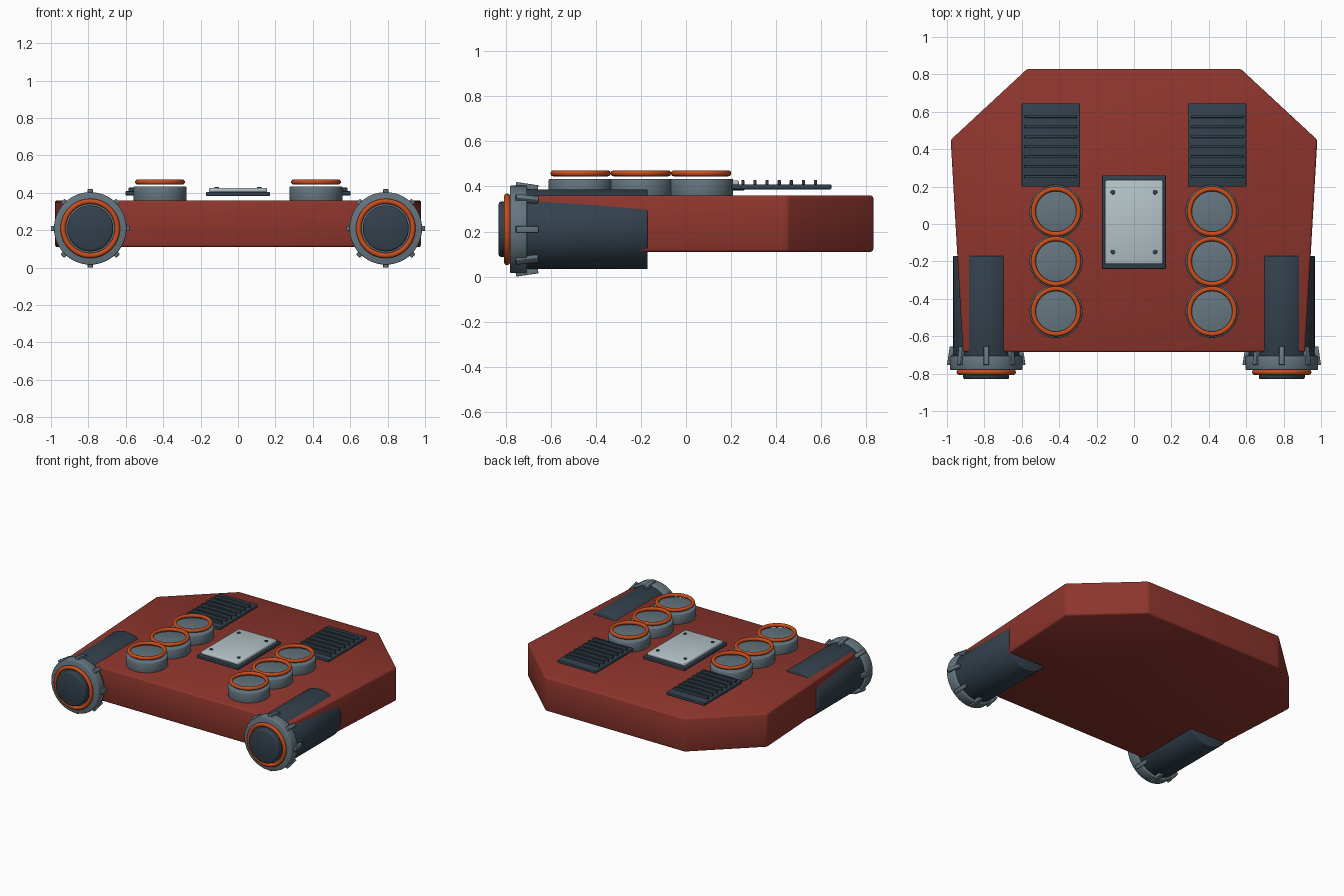
import bpy, bmesh
from math import pi, radians
from mathutils import Matrix, Vector

if "Cube" in bpy.data.objects:
    bpy.data.objects.remove(bpy.data.objects["Cube"])


def material(name, rgb):
    m = bpy.data.materials.new(name)
    m.diffuse_color = (*rgb, 1)
    m.use_nodes = True
    m.node_tree.nodes["Principled BSDF"].inputs["Base Color"].default_value = m.diffuse_color
    return m


RED = material("red_paint", (0.27, 0.036, 0.026))
DARK = material("dark_steel", (0.033, 0.052, 0.073))
GREY = material("mid_steel", (0.13, 0.18, 0.215))
PALE = material("pale_panel", (0.46, 0.55, 0.58))
ORANGE = material("orange_glow", (0.58, 0.075, 0.012))


def finish(bm, name, mat, bevel=0.0, segments=2):
    bmesh.ops.recalc_face_normals(bm, faces=bm.faces)
    if bevel:
        edges = [e for e in bm.edges if e.calc_face_angle(0) > radians(30)]
        bmesh.ops.bevel(bm, geom=edges, offset=bevel, segments=segments,
                        profile=0.5, affect='EDGES', clamp_overlap=True)
    me = bpy.data.meshes.new(name)
    bm.to_mesh(me)
    bm.free()
    me.materials.append(mat)
    ob = bpy.data.objects.new(name, me)
    bpy.context.collection.objects.link(ob)
    bpy.ops.object.select_all(action='DESELECT')
    ob.select_set(True)
    bpy.context.view_layer.objects.active = ob
    bpy.ops.object.shade_smooth_by_angle(angle=radians(46))
    return ob


def add_box(bm, size, matrix):
    bmesh.ops.create_cube(bm, size=1, matrix=matrix @ Matrix.Diagonal((*size, 1)))


def box(name, center, size, mat, bevel=0.004):
    bm = bmesh.new()
    add_box(bm, size, Matrix.Translation(center))
    return finish(bm, name, mat, bevel)


def cylinder(name, center, radius, depth, mat, axis='Z', bevel=0.006, sides=48):
    bm = bmesh.new()
    rot = Matrix.Rotation(pi / 2, 4, 'X') if axis == 'Y' else Matrix()
    bmesh.ops.create_cone(bm, cap_ends=True, segments=sides, radius1=radius,
                          radius2=radius, depth=depth,
                          matrix=Matrix.Translation(center) @ rot)
    return finish(bm, name, mat, bevel)


def ring(name, center, major, minor, mat, axis='Z'):
    rot = (pi / 2, 0, 0) if axis == 'Y' else (0, 0, 0)
    bpy.ops.mesh.primitive_torus_add(location=center, rotation=rot, major_radius=major,
                                     minor_radius=minor, major_segments=48, minor_segments=12)
    ob = bpy.context.object
    ob.name = name
    ob.data.materials.append(mat)
    bpy.ops.object.shade_smooth()


# Hull slab
half = [(0.57, 0.83), (0.98, 0.45), (0.915, -0.685)]
outline = half + [(-x, y) for x, y in reversed(half)]
bm = bmesh.new()
base = bm.faces.new([bm.verts.new((x, y, 0.11)) for x, y in outline])
top = bmesh.ops.extrude_face_region(bm, geom=[base])["geom"]
bmesh.ops.translate(bm, vec=(0, 0, 0.25),
                    verts=[v for v in top if isinstance(v, bmesh.types.BMVert)])
finish(bm, "hull", RED, 0.012)

# Centre access panel with corner bolts
box("panel_base", (0, 0.01, 0.394), (0.34, 0.50, 0.022), DARK)
box("panel_cover", (0, 0.01, 0.415), (0.31, 0.45, 0.024), PALE, 0.008)
for x in (-0.113, 0.113):
    for y in (-0.15, 0.17):
        cylinder("panel_bolt", (x, y, 0.426), 0.012, 0.012, DARK, bevel=0.002, sides=16)

for s, side in ((-1, "left"), (1, "right")):
    # Launch pods with floating rings
    for i in range(3):
        y = -0.467 + 0.267 * i
        cylinder(f"{side}_pod", (s * 0.417, y, 0.392), 0.142, 0.084, GREY)
        ring(f"{side}_pod_ring", (s * 0.417, y, 0.458), 0.121, 0.013, ORANGE)

    # Vent plate and slats
    box(f"{side}_vent_plate", (s * 0.445, 0.422, 0.398), (0.312, 0.444, 0.022), DARK)
    bm = bmesh.new()
    for i in range(7):
        add_box(bm, (0.28, 0.014, 0.026), Matrix.Translation((s * 0.445, 0.252 + 0.0537 * i, 0.415)))
    finish(bm, f"{side}_vent_slats", DARK, 0.003)

    # Thruster body, collar, glowing ring and nozzle
    x, z = s * 0.79, 0.21
    cylinder(f"{side}_thruster_body", (x, -0.445, z), 0.177, 0.55, DARK, 'Y')
    cylinder(f"{side}_thruster_collar", (x, -0.742, z), 0.194, 0.076, GREY, 'Y')
    ring(f"{side}_thruster_ring", (x, -0.793, z), 0.145, 0.014, ORANGE, 'Y')
    cylinder(f"{side}_thruster_nozzle", (x, -0.79, z), 0.123, 0.08, DARK, 'Y', 0.01)

    # Tilted fins around the collar
    bm = bmesh.new()
    for k in range(8):
        add_box(bm, (0.025, 0.10, 0.028),
                Matrix.Translation((x, 0, z)) @ Matrix.Rotation(k * pi / 4, 4, 'Y')
                @ Matrix.Translation((0.19, -0.705, 0)) @ Matrix.Rotation(0.15, 4, 'Z'))
    finish(bm, f"{side}_thruster_fins", GREY, 0.003)
